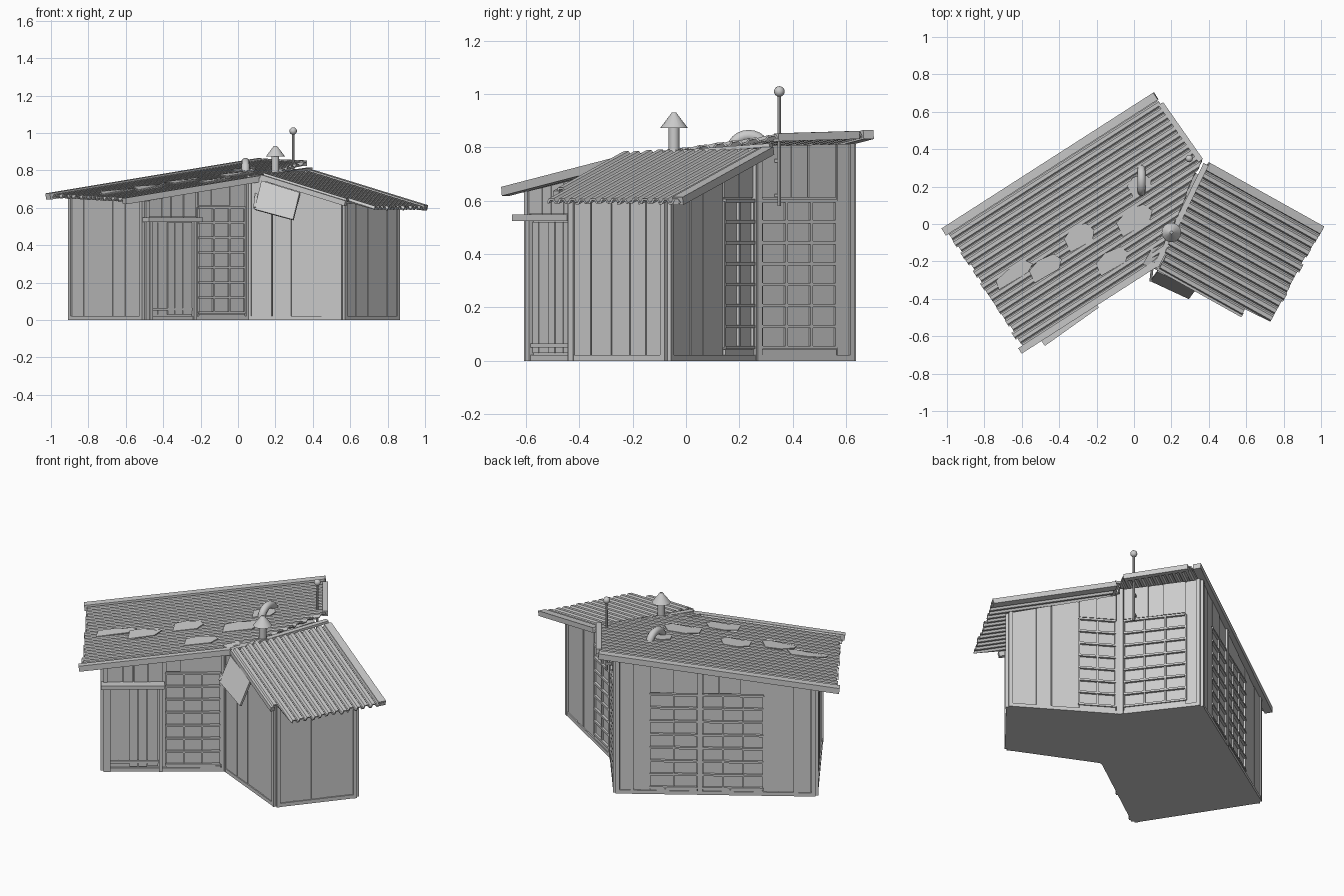
import bpy, bmesh, math, random
from mathutils import Vector, Matrix

if "Cube" in bpy.data.objects:
    bpy.data.objects.remove(bpy.data.objects["Cube"])
random.seed(4)

# Shared directions and roof planes (u runs along the corrugation, v across it)
MAIN = dict(o=Vector((-.60, -.69)), u=Vector((.842, .54)), v=Vector((-.54, .842)), c=(.645, .14, .03))
WING = dict(o=Vector((.73, -.52)), u=Vector((.873, -.487)), v=Vector((.487, .873)), c=(.605, -.27, 0))


def roof_z(R, p):
    d = Vector(p[:2]) - R['o']
    return R['c'][0] + R['c'][1] * d.dot(R['u']) + R['c'][2] * d.dot(R['v'])


def on_roof(R, u, v, dz=0):
    p = R['o'] + R['u'] * u + R['v'] * v
    return Vector((p.x, p.y, roof_z(R, p) + dz))


def finish(name, bm):
    bmesh.ops.recalc_face_normals(bm, faces=bm.faces)
    me = bpy.data.meshes.new(name)
    bm.to_mesh(me)
    bm.free()
    ob = bpy.data.objects.new(name, me)
    bpy.context.collection.objects.link(ob)
    return ob


def hexa(bm, low, high):
    """Closed solid between two matching loops."""
    a = [bm.verts.new(p) for p in low]
    b = [bm.verts.new(p) for p in high]
    n = len(a)
    bm.faces.new(a[::-1])
    bm.faces.new(b)
    for i in range(n):
        bm.faces.new((a[i], a[(i + 1) % n], b[(i + 1) % n], b[i]))


def beam(name, p, q, w, h):
    p, q = Vector(p), Vector(q)
    d = (q - p).normalized()
    s = d.cross(Vector((0, 0, 1))).normalized() * w / 2
    t = s.cross(d).normalized() * h / 2
    bm = bmesh.new()
    hexa(bm, [p - s - t, p + s - t, p + s + t, p - s + t], [q - s - t, q + s - t, q + s + t, q - s + t])
    return finish(name, bm)


# Footprint, counter-clockwise
A, B, C, D, E, F, G = [Vector(p) for p in ((-.895, .02), (-.5, -.595), (.055, -.20), (.56, -.43),
                                           (.855, -.07), (.32, .26), (.04, .625))]


def core(name, pts, R):
    bm = bmesh.new()
    hexa(bm, [(p.x, p.y, 0) for p in pts], [(p.x, p.y, roof_z(R, p) - .03) for p in pts])
    finish(name, bm)


core("main_room_body", [A, B, C, F, G], MAIN)
core("wing_body", [C, D, E, F], WING)


class Wall:
    """Flat wall that takes slabs by fraction along its length."""
    def __init__(self, name, a, b, R):
        self.name, self.a, self.b, self.R = name, a, b, R
        d = (b - a)
        self.len = d.length
        self.n = Vector((d.y, -d.x)).normalized()
        self.bm = bmesh.new()

    def slab(self, s0, s1, z0=.02, z1=None, off=.01, gap=.002):
        g = gap / self.len
        loops = []
        for o in (-.004, off):
            p, q = [self.a.lerp(self.b, s) + self.n * o for s in (s0 + g, s1 - g)]
            t = [z1 if z1 else roof_z(self.R, r) - .03 for r in (p, q)]
            loops.append([(*p, z0), (*q, z0), (*q, t[1]), (*p, t[0])])
        hexa(self.bm, *loops)

    def planks(self, s0, s1, n, z0=.02, z1=None):
        cuts = [s0 + (s1 - s0) * (i + (random.uniform(-.2, .2) if 0 < i < n else 0)) / n for i in range(n + 1)]
        for a, b in zip(cuts, cuts[1:]):
            self.slab(a, b, z0, z1, random.uniform(.005, .010))

    def window(self, s0, s1, cols, z0=.05, z1=.60, rows=7):
        bw = .010
        for i in range(cols + 1):
            s = s0 + (s1 - s0) * i / cols
            self.slab(s - bw / 2 / self.len, s + bw / 2 / self.len, z0, z1, .010, 0)
        for j in range(rows + 1):
            z = z0 + (z1 - z0) * j / rows
            self.slab(s0, s1, z - .006, z + .006, .014, 0)
        # boards above and sill below
        self.planks(s0, s1, cols, z1 + .012)
        self.slab(s0, s1, .02, z0 - .008)

    def done(self):
        e = .022 / self.len
        self.slab(0, e, 0, None, .016, 0)
        self.slab(1 - e, 1, 0, None, .016, 0)
        self.slab(0, 1, 0, .022, .014, 0)
        finish(self.name, self.bm)


# Walls all round
w = Wall("left_wall", A, B, MAIN)
w.planks(.02, .98, 5)
w.done()
w = Wall("front_wall", B, C, MAIN)
w.planks(.05, .45, 5, .03, .52)                      # door boards
for s in (.03, .455):
    w.slab(s, s + .03, 0, .54, .022, 0)              # door jambs
w.slab(.06, .45, .05, .065, .014, 0)
w.slab(-.02, .50, .525, .548, .06, 0)                # lintel
w.planks(.03, .49, 4, .55)
w.window(.51, .96, 3, .04, .60)
w.done()
w = Wall("wing_front_wall", C, D, WING)
w.planks(.02, .98, 4)
w.done()
w = Wall("wing_end_wall", D, E, WING)
w.planks(.02, .98, 5)
w.done()
w = Wall("wing_back_wall", E, F, WING)
w.planks(.02, .62, 3)
w.window(.63, .96, 2)
w.done()
w = Wall("right_wall", F, G, MAIN)
w.window(.05, .82, 3)
w.planks(.83, .97, 1)
w.done()
w = Wall("back_wall", G, A, MAIN)
w.planks(.02, .17, 2)
w.window(.17, .41, 2, .04, .61)
w.slab(.41, .435, 0, None, .018, 0)
w.window(.435, .74, 3, .04, .61)
w.planks(.74, .98, 3)
w.done()


def corrugated(name, R, v0, v1, ribs, ends, amp=.014):
    """Ribbed sheet; each rib has its own slightly uneven ends."""
    bm = bmesh.new()
    pitch = (v1 - v0) / ribs
    prev = None
    for i in range(ribs):
        j0, j1 = random.uniform(-.008, .008), random.uniform(-.008, .008)
        for f, h in ((0, 0), (.25, 0), (.42, 1), (.80, 1), (1, 0)):
            v = v0 + (i + f) * pitch
            a, b = ends(v)
            row = [bm.verts.new(on_roof(R, a + j0 + (b + j1 - a - j0) * k / 6, v, (h - 1) * amp)) for k in range(7)]
            if prev and not (f == 0):
                for k in range(6):
                    bm.faces.new((prev[k], prev[k + 1], row[k + 1], row[k]))
            prev = row
    ob = finish(name, bm)
    m = ob.modifiers.new("thickness", 'SOLIDIFY')
    m.thickness, m.offset = .008, 0
    return ob


def main_ends(v):
    return .02, (.84 + .52 * max(v, 0) / .347 if v < .347 else 1.36 - .03 * (v - .347) / .443)


def wing_ends(v):
    t = (v + .058) / .634
    return -.66 - .05 * t, (-.15 if v < -.01 else 0)


corrugated("main_roof", MAIN, .0, .78, 20, main_ends)
corrugated("wing_roof", WING, -.055, .57, 14, wing_ends)

# Edge boards of both roofs
beam("main_back_edge", on_roof(MAIN, 0, .77, -.008), on_roof(MAIN, 1.345, .77, -.008), .045, .034)
beam("main_front_edge", on_roof(MAIN, 0, .015, -.010), on_roof(MAIN, .86, .015, -.010), .035, .034)
beam("main_right_edge", on_roof(MAIN, 1.345, .72, -.008), on_roof(MAIN, 1.36, .35, -.008), .03, .03)
beam("wing_back_edge", on_roof(WING, -.70, .56, -.006), on_roof(WING, 0, .56, -.006), .045, .03)
beam("wing_front_edge", on_roof(WING, -.67, -.045, -.022), on_roof(WING, -.15, -.045, -.022), .025, .028)
beam("roof_valley_strip", on_roof(MAIN, .85, .0, .004), on_roof(WING, -.71, .565, .012), .03, .014)


# Bent and torn patch sheets on the main roof
def patch(i, u, v, pts, lift):
    bm = bmesh.new()
    top = [on_roof(MAIN, u + a, v + b, .006 + lift * (k % 3) / 2) for k, (a, b) in enumerate(pts)]
    hexa(bm, [p - Vector((0, 0, .006)) for p in top], top)
    finish("roof_patch_%d" % i, bm)


torn = [(-.10, -.06), (.05, -.07), (.09, -.02), (.07, .05), (-.02, .07), (-.09, .04)]
for i, (u, v, sx, sy, l) in enumerate([(.36, .32, 1, .7, .016), (.60, .36, .9, .8, .008), (.90, .28, 1.1, .8, .008),
                                       (.68, .16, 1, .7, .006), (.20, .38, 1.2, .5, .012), (1.02, .42, .7, .7, .006)]):
    patch(i, u, v, [(a * sx, b * sy) for a, b in torn], l)


def cone(name, loc, r1, r2, h, n=16):
    bm = bmesh.new()
    bmesh.ops.create_cone(bm, cap_ends=True, segments=n, radius1=r1, radius2=r2, depth=h,
                          matrix=Matrix.Translation(Vector(loc) + Vector((0, 0, h / 2))))
    return finish(name, bm)


# Chimney with conical cap
cone("chimney_pipe", (.2, -.045, .74), .020, .020, .14)
cone("chimney_cap", (.2, -.045, .873), .052, .008, .058)
cone("chimney_collar", (.2, -.045, .765), .028, .024, .03)

# Arched vent pipe
cu = bpy.data.curves.new("arched_vent", 'CURVE')
cu.dimensions, cu.bevel_depth, cu.bevel_resolution, cu.use_fill_caps = '3D', .022, 3, True
sp = cu.splines.new('POLY')
sp.points.add(12)
for k, p in enumerate(sp.points):
    a = math.pi * k / 12
    p.co = (.04, .235 - .064 * math.cos(a), .785 + .06 * math.sin(a), 1)
vent = bpy.data.objects.new("arched_vent", cu)
bpy.context.collection.objects.link(vent)

# Antenna mast with round tip
cone("antenna_mast", (.295, .35, .58), .007, .006, .43, 8)
bm = bmesh.new()
bmesh.ops.create_uvsphere(bm, u_segments=12, v_segments=8, radius=.02, matrix=Matrix.Translation((.295, .35, 1.01)))
finish("antenna_tip", bm)
for z in (.62, .75):
    beam("antenna_bracket", (.245, .32, z), (.297, .352, z), .012, .012)

# Loose panel hanging below the wing's front eave
d, out = Vector((.873, -.42, -.27)).normalized(), Vector((-.42, -.80, 0)).normalized()
p = Vector((.125, -.255, .745))
drop = out * .055 + Vector((-.01, 0, -.145))
n = d.cross(drop).normalized() * .014
bm = bmesh.new()
hexa(bm, [p, p + d * .235, p + d * .235 + drop, p + drop * 1.05],
     [q + n for q in (p, p + d * .235, p + d * .235 + drop, p + drop * 1.05)])
finish("hanging_panel", bm)
beam("panel_prop", p + drop, (.10, -.215, .68), .014, .014)

for ob in bpy.context.scene.objects:
    ob.select_set(False)
for ob in bpy.context.scene.objects:
    if ob.name.startswith(("chimney", "antenna_tip", "antenna_mast")):
        ob.select_set(True)
        bpy.context.view_layer.objects.active = ob
bpy.ops.object.shade_smooth_by_angle(angle=math.radians(40))
